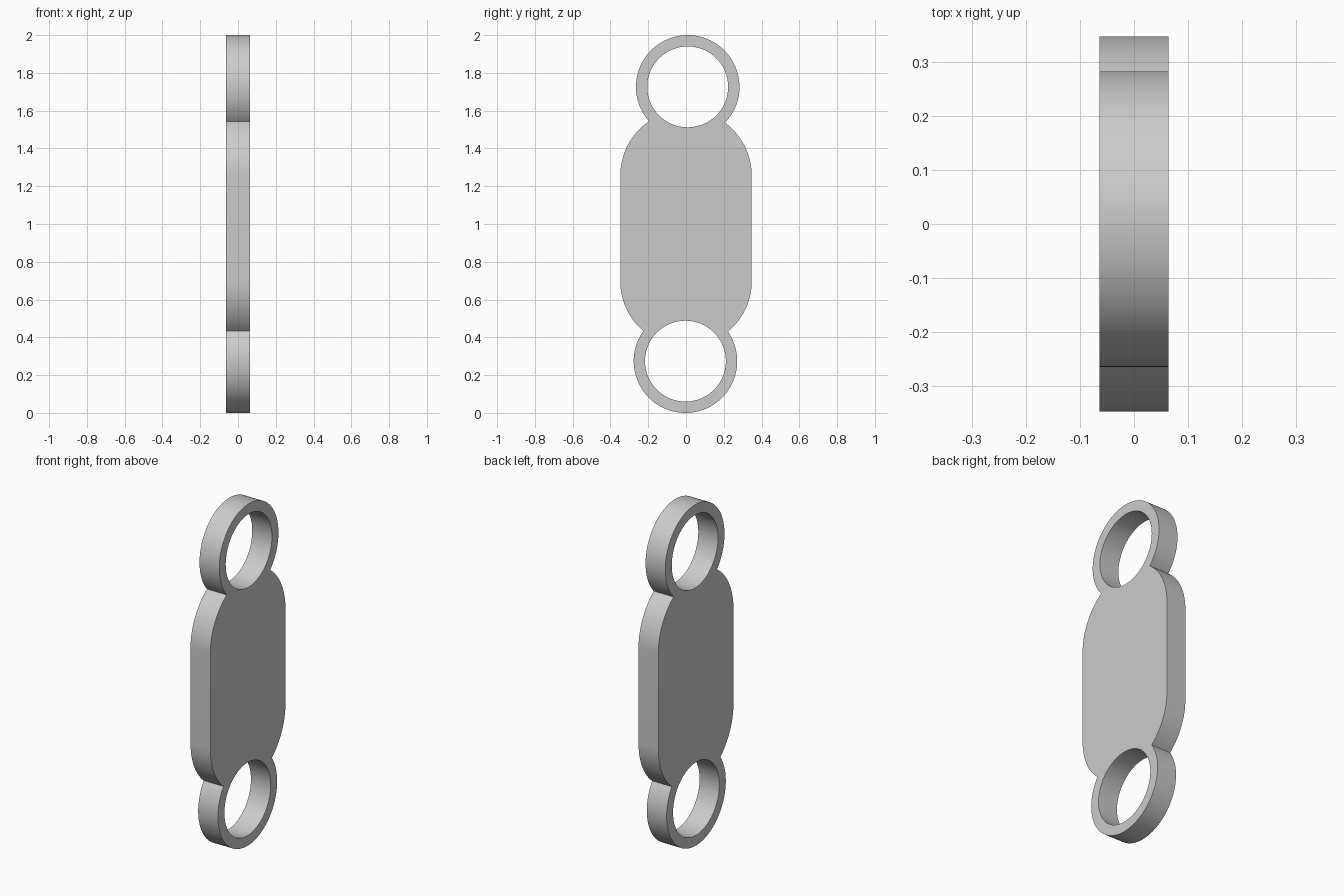
import bpy, bmesh, math
from mathutils import Vector, Matrix

cube = bpy.data.objects.get("Cube")
if cube:
    bpy.data.objects.remove(cube, do_unlink=True)

HALF_THICK = 0.064
BODY_R, RING_R, HOLE_R = 0.348, 0.274, 0.214
RING_LOW, RING_HIGH = Vector((-0.003, 0.274)), Vector((0.009, 1.726))
BODY_LOW, BODY_HIGH = Vector((0, 0.698)), Vector((0, 1.256))


def crossings(a, ra, b, rb):
    """Left and right meeting points of two circles."""
    d = b - a
    along = (ra * ra - rb * rb + d.length_squared) / (2 * d.length)
    side = math.sqrt(ra * ra - along * along)
    d.normalize()
    mid, n = a + d * along, Vector((-d.y, d.x)) * side
    return sorted((mid + n, mid - n), key=lambda p: p.x)


def arc(c, r, start, end, step=math.radians(3)):
    """Counter-clockwise arc around c between two points on it."""
    a0 = math.atan2(start.y - c.y, start.x - c.x)
    span = (math.atan2(end.y - c.y, end.x - c.x) - a0) % math.tau
    n = math.ceil(span / step)
    return [c + r * Vector((math.cos(a0 + span * i / n), math.sin(a0 + span * i / n)))
            for i in range(n + 1)]


def circle(c, r, n=120):
    return [c + r * Vector((math.cos(math.tau * i / n), math.sin(math.tau * i / n)))
            for i in range(n)]


# Outer outline: rounded body merged with a ring at each end
low_l, low_r = crossings(RING_LOW, RING_R, BODY_LOW, BODY_R)
high_l, high_r = crossings(RING_HIGH, RING_R, BODY_HIGH, BODY_R)
edge = Vector((BODY_R, 0))
path = (arc(RING_LOW, RING_R, low_l, low_r)
        + arc(BODY_LOW, BODY_R, low_r, BODY_LOW + edge)
        + arc(BODY_HIGH, BODY_R, BODY_HIGH + edge, high_r)
        + arc(RING_HIGH, RING_R, high_r, high_l)
        + arc(BODY_HIGH, BODY_R, high_l, BODY_HIGH - edge)
        + arc(BODY_LOW, BODY_R, BODY_LOW - edge, low_l))
outline = [p for i, p in enumerate(path) if (p - path[i - 1]).length > 1e-4]

# Filled flat curve with two holes, extruded to the plate thickness
curve = bpy.data.curves.new("plate_profile", 'CURVE')
curve.dimensions = '2D'
curve.fill_mode = 'BOTH'
curve.extrude = HALF_THICK
for loop in (outline, circle(RING_LOW, HOLE_R), circle(RING_HIGH, HOLE_R)):
    spline = curve.splines.new('POLY')
    spline.points.add(len(loop) - 1)
    for point, p in zip(spline.points, loop):
        point.co = (p.x, p.y, 0, 1)
    spline.use_cyclic_u = True
profile = bpy.data.objects.new("plate_profile", curve)
bpy.context.collection.objects.link(profile)
bpy.context.view_layer.update()
mesh = bpy.data.meshes.new_from_object(
    profile.evaluated_get(bpy.context.evaluated_depsgraph_get()))
bpy.data.objects.remove(profile, do_unlink=True)

# Stand the plate up: profile plane becomes y-z, thickness runs along x
mesh.transform(Matrix(((0, 0, 1, 0), (1, 0, 0, 0), (0, 1, 0, 0), (0, 0, 0, 1))))
bm = bmesh.new()
bm.from_mesh(mesh)
bmesh.ops.remove_doubles(bm, verts=bm.verts, dist=1e-5)
bmesh.ops.recalc_face_normals(bm, faces=bm.faces)
bm.to_mesh(mesh)
bm.free()

# Plain grey
grey = bpy.data.materials.new("light_grey")
grey.use_nodes = True
colour = (0.6, 0.6, 0.6, 1)
grey.diffuse_color = colour
grey.node_tree.nodes["Principled BSDF"].inputs["Base Color"].default_value = colour
mesh.materials.clear()
mesh.materials.append(grey)

plate = bpy.data.objects.new("two_ring_plate", mesh)
bpy.context.collection.objects.link(plate)
bpy.ops.object.select_all(action='DESELECT')
plate.select_set(True)
bpy.context.view_layer.objects.active = plate
bpy.ops.object.shade_smooth_by_angle(angle=math.radians(30))
